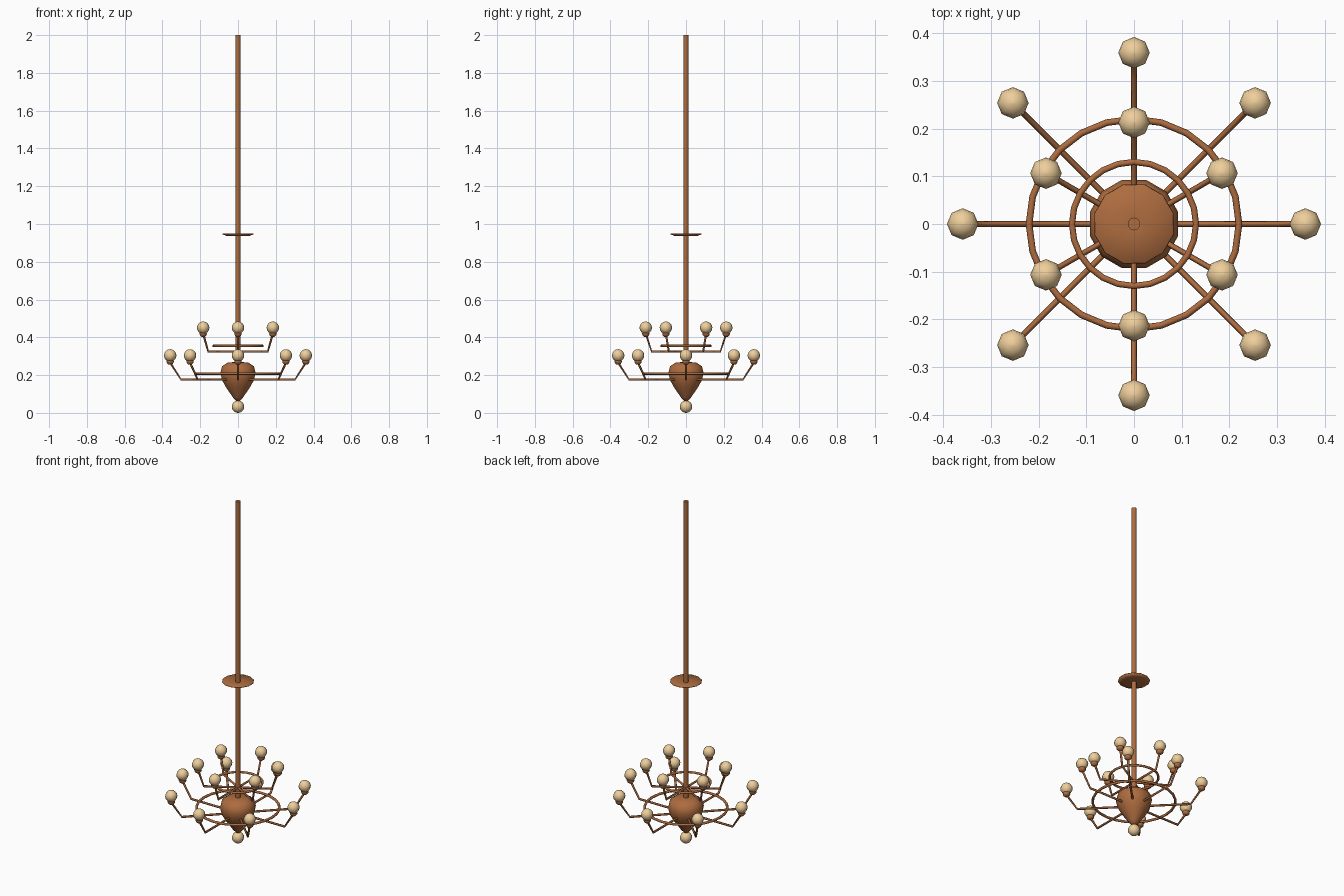
import bpy, math
from mathutils import Vector

if "Cube" in bpy.data.objects:
    bpy.data.objects.remove(bpy.data.objects["Cube"])


def material(name, col):
    m = bpy.data.materials.new(name)
    m.diffuse_color = (*col, 1)
    m.use_nodes = True
    m.node_tree.nodes["Principled BSDF"].inputs["Base Color"].default_value = m.diffuse_color
    return m


COPPER = material("copper", (0.42, 0.15, 0.05))
GLASS = material("warm_glass", (0.86, 0.62, 0.33))


def make(name, verts, faces, mat, angle):
    me = bpy.data.meshes.new(name)
    me.from_pydata(verts, [], faces)
    me.materials.append(mat)
    ob = bpy.data.objects.new(name, me)
    bpy.context.collection.objects.link(ob)
    bpy.ops.object.select_all(action='DESELECT')
    ob.select_set(True)
    bpy.context.view_layer.objects.active = ob
    bpy.ops.object.shade_smooth_by_angle(angle=math.radians(angle))
    return ob


def lathe(name, profile, n, mat, center=(0, 0), closed=False, turn=0.5, angle=65):
    """Revolve (radius, z) points, listed bottom to top; closed makes a ring."""
    v, f = [], []
    for r, z in profile:
        for i in range(n):
            a = 2 * math.pi * (i + turn) / n
            v.append((center[0] + r * math.cos(a), center[1] + r * math.sin(a), z))
    k = len(profile)
    for j in range(k if closed else k - 1):
        for i in range(n):
            i2, j2 = (i + 1) % n, (j + 1) % k
            f.append((j * n + i, j * n + i2, j2 * n + i2, j2 * n + i))
    if not closed:
        f.append(tuple(reversed(range(n))))
        f.append(tuple(range((k - 1) * n, k * n)))
    return make(name, v, f, mat, angle)


def ring(name, radius, z, t):
    prof = [(radius + t * math.cos(a), z + t * math.sin(a))
            for a in (2 * math.pi * i / 8 for i in range(8))]
    lathe(name, prof, 24, COPPER, closed=True, turn=0)


def bulb(name, c, r=0.033):
    prof = [(max(r * math.sin(math.pi * i / 8), 0.0005), c[2] - r * math.cos(math.pi * i / 8))
            for i in range(9)]
    lathe(name, prof, 8, GLASS, center=c[:2], turn=0)


def arm(name, path, ang, t=0.006, n=6):
    """Tube in a vertical plane following (radius, z) points."""
    out = Vector((math.cos(ang), math.sin(ang), 0))
    up = Vector((0, 0, 1))
    side = up.cross(out)
    pts = [out * r + up * z for r, z in path]
    v, f = [], []
    for i, p in enumerate(pts):
        d = (pts[min(i + 1, len(pts) - 1)] - pts[max(i - 1, 0)]).normalized()
        b = side.cross(d)
        for k in range(n):
            a = 2 * math.pi * k / n
            v.append(p + side * t * math.cos(a) - b * t * math.sin(a))
    for j in range(len(pts) - 1):
        for k in range(n):
            k2 = (k + 1) % n
            f.append((j * n + k2, (j + 1) * n + k2, (j + 1) * n + k, j * n + k))
    f += [tuple(range(n)), tuple(reversed(range(len(v) - n, len(v))))]
    ob = make(name, v, f, COPPER, 65)
    # make sure the tube faces outward
    import bmesh
    bm = bmesh.new()
    bm.from_mesh(ob.data)
    bmesh.ops.recalc_face_normals(bm, faces=bm.faces)
    bm.to_mesh(ob.data)
    bm.free()


def tier(name, count, start, bend_r, arm_z, bulb_r, bulb_z):
    """One circle of arms, each ending in a cup and a bulb."""
    for i in range(count):
        a = start + 2 * math.pi * i / count
        arm(f"{name}_arm_{i}", [(0.008, arm_z), (bend_r, arm_z),
                                (bulb_r - 0.004, bulb_z - 0.044)], a)
        c = (bulb_r * math.cos(a), bulb_r * math.sin(a), bulb_z)
        lathe(f"{name}_cup_{i}", [(0.010, bulb_z - 0.048), (0.017, bulb_z - 0.042),
                                  (0.021, bulb_z - 0.034), (0.020, bulb_z - 0.027)],
              8, COPPER, center=c[:2])
        bulb(f"{name}_bulb_{i}", c)


# central rod and the dish on it
lathe("hanging_rod", [(0.0135, 0.25), (0.0135, 2.0)], 10, COPPER)
lathe("rod_dish", [(0.012, 0.936), (0.064, 0.937), (0.086, 0.946), (0.084, 0.949),
                   (0.012, 0.943)], 12, COPPER, angle=180)
# turned body and finial ball
lathe("body", [(0.010, 0.062), (0.028, 0.082), (0.068, 0.139), (0.088, 0.175), (0.096, 0.212),
               (0.088, 0.246), (0.058, 0.266), (0.012, 0.270)], 12, COPPER)
bulb("finial_ball", (0, 0, 0.033))
# two tiers of lights
tier("lower", 8, 0, 0.302, 0.177, 0.359, 0.304)
tier("upper", 6, math.pi / 6, 0.182, 0.325, 0.213, 0.451)
# tie rings
ring("lower_ring", 0.220, 0.208, 0.007)
ring("upper_ring", 0.130, 0.355, 0.0065)
